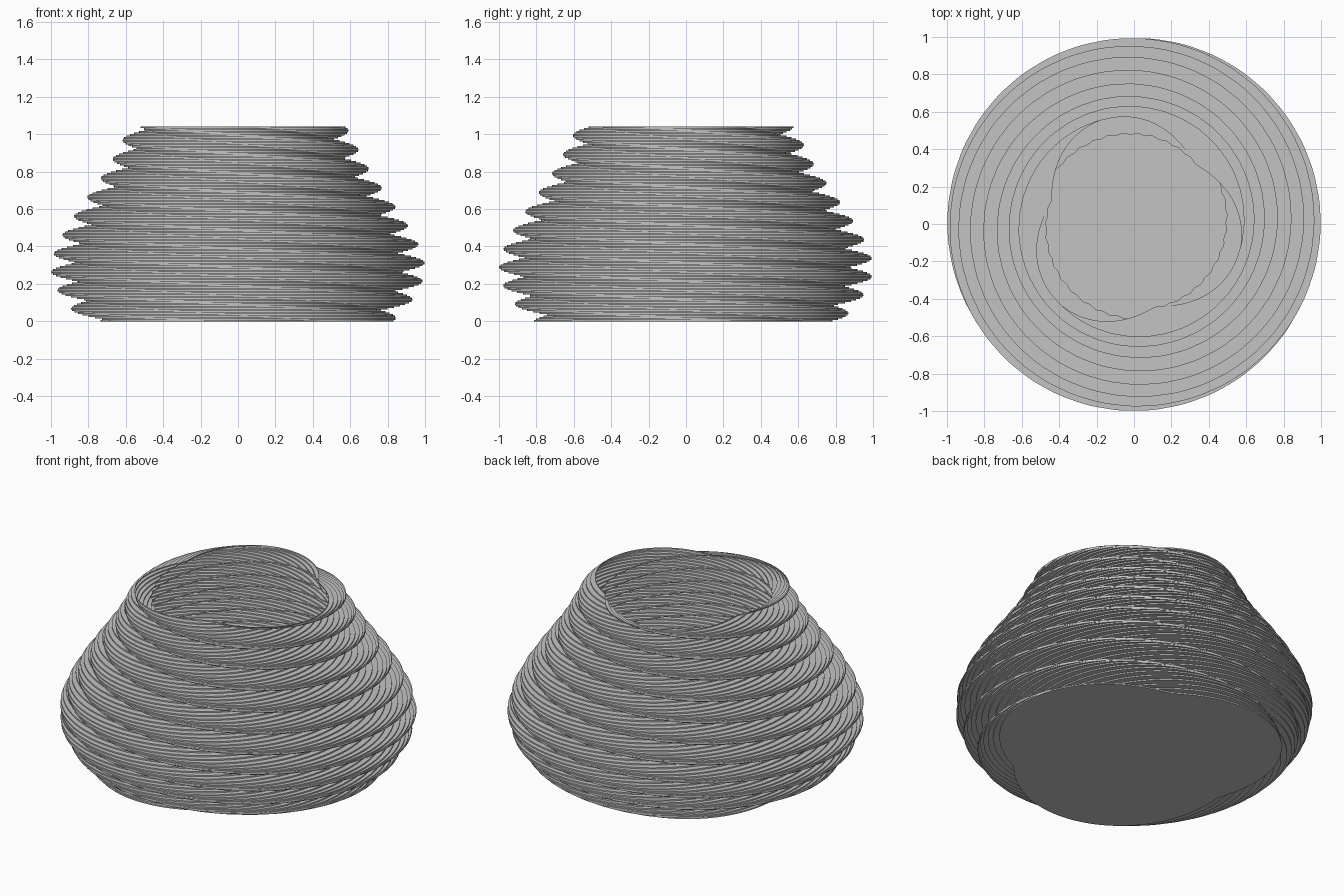
import bpy, bmesh, math

default = bpy.data.objects.get("Cube")
if default:
    bpy.data.objects.remove(default, do_unlink=True)

HEIGHT, PITCH, START, LOBES = 1.04, 0.1013, 0.01, 3
SEGMENTS, LAYERS = 240, 130
# Outer radius of the ridges at equal height steps, bottom to top
ENVELOPE = [0.83, 0.925, 0.985, 0.998, 0.963, 0.905, 0.835, 0.76, 0.69, 0.635, 0.58]


def ridge_radius(t):
    """Smooth interpolation through the envelope, t from 0 to 1."""
    last = len(ENVELOPE) - 1
    i = min(int(t * last), last - 1)
    f = t * last - i
    b, c = ENVELOPE[i], ENVELOPE[i + 1]
    a = ENVELOPE[i - 1] if i > 0 else 2 * b - c
    d = ENVELOPE[i + 2] if i + 2 <= last else 2 * c - b
    return b + 0.5 * f * (c - a + f * (2 * a - 5 * b + 4 * c - d + f * (3 * (b - c) + d - a)))


def wall_radius(t, angle):
    """Three-lobed outline that twists as it rises, full lobes and tight grooves."""
    outer = ridge_radius(t)
    depth = 0.09 + 0.06 * outer
    wave = math.cos(2 * math.pi * (t * HEIGHT - START) / PITCH + LOBES * angle)
    return outer - depth * (1 - (0.5 + 0.5 * wave) ** 0.6)


grey = bpy.data.materials.new("light_grey")
grey.use_nodes = True
colour = (0.55, 0.55, 0.55, 1)
grey.diffuse_color = colour
grey.node_tree.nodes["Principled BSDF"].inputs["Base Color"].default_value = colour

# Thin wall of stacked upright layers joined by flat ledges, open at the top
bm = bmesh.new()
rings = []
for k in range(LAYERS):
    outline = []
    for s in range(SEGMENTS):
        angle = 2 * math.pi * s / SEGMENTS
        r = wall_radius((k + 0.5) / LAYERS, angle)
        outline.append((r * math.cos(angle), r * math.sin(angle)))
    for level in (k, k + 1):
        z = HEIGHT * level / LAYERS
        rings.append([bm.verts.new((x, y, z)) for x, y in outline])
for low, high in zip(rings, rings[1:]):
    for s in range(SEGMENTS):
        n = (s + 1) % SEGMENTS
        bm.faces.new((low[s], low[n], high[n], high[s]))

# Flat floor
bm.faces.new(list(reversed(rings[0])))

mesh = bpy.data.meshes.new("twisted_vase")
bm.to_mesh(mesh)
bm.free()
mesh.materials.append(grey)
vase = bpy.data.objects.new("twisted_vase", mesh)
bpy.context.collection.objects.link(vase)
bpy.context.view_layer.objects.active = vase
vase.select_set(True)
bpy.ops.object.shade_smooth_by_angle(angle=math.radians(30))
